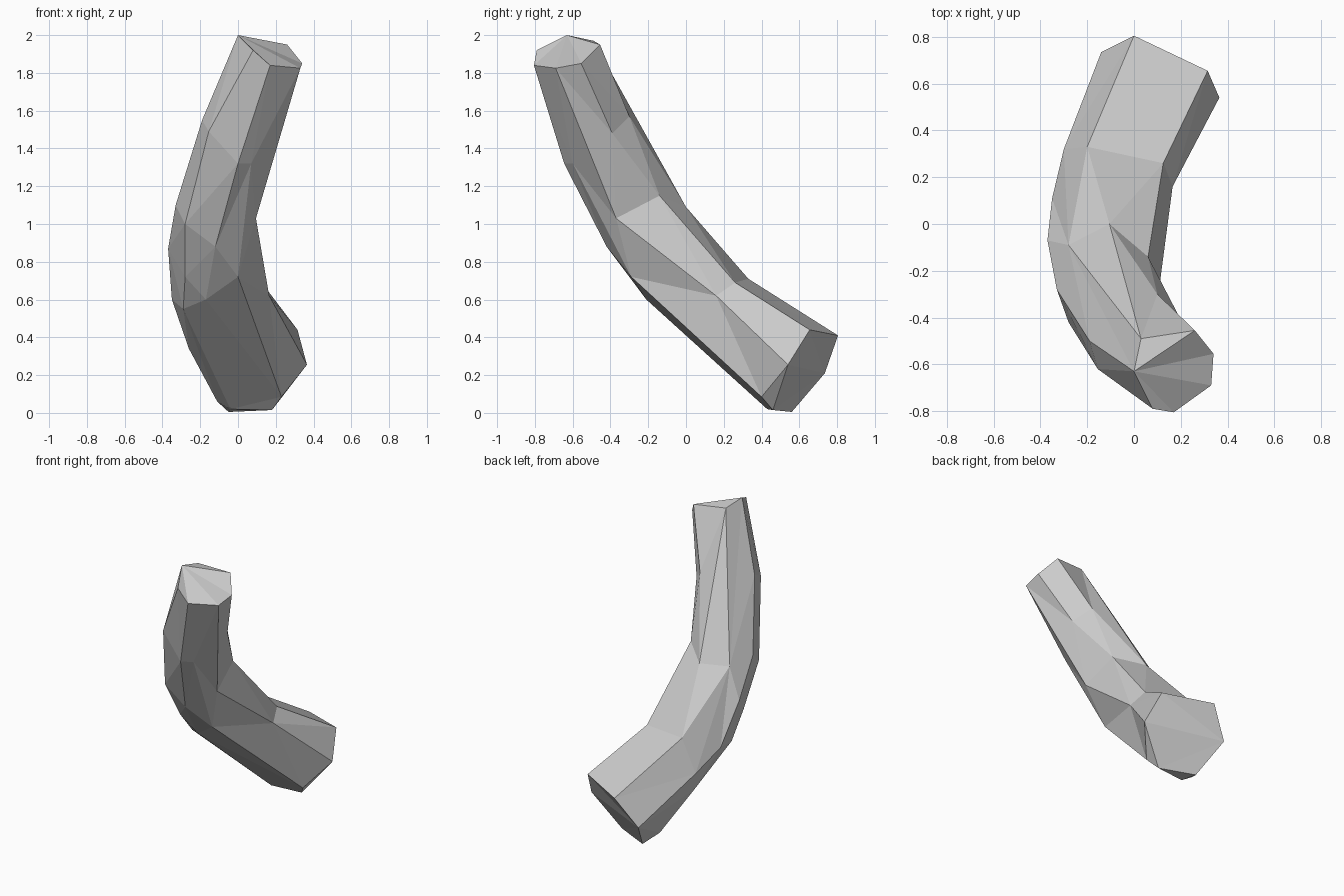
import bpy
import bmesh
from mathutils import Vector

default_cube = bpy.data.objects.get("Cube")
if default_cube:
    bpy.data.objects.remove(default_cube, do_unlink=True)


def make_material(name, color):
    material = bpy.data.materials.new(name)
    material.use_nodes = True
    material.diffuse_color = color
    material.node_tree.nodes["Principled BSDF"].inputs["Base Color"].default_value = color
    return material


def bridge_rails(bm, first, second):
    """Fill the strip between two neighbouring rails, always along the shorter diagonal."""
    i = j = 0
    while i < len(first) - 1 or j < len(second) - 1:
        advance_first = j == len(second) - 1
        if not advance_first and i < len(first) - 1:
            diagonal_a = (first[i + 1].co - second[j].co).length
            diagonal_b = (second[j + 1].co - first[i].co).length
            advance_first = diagonal_a < diagonal_b
        if advance_first:
            corners = (first[i], second[j], first[i + 1])
            i += 1
        else:
            corners = (first[i], second[j], second[j + 1])
            j += 1
        add_triangle(bm, corners)


def add_triangle(bm, corners):
    if len(set(corners)) == len(corners) and not bm.faces.get(corners):
        bm.faces.new(corners)


def cap_end(bm, ring):
    """Close an open end with a fan of flat triangles."""
    for left, right in zip(ring[1:], ring[2:]):
        add_triangle(bm, (ring[0], left, right))


# Corners of the upper end that are shared by several rails
peak = (0, -.63, 2)
front_tip = (.08, -.79, 1.92)
# Corners of the lower end
side_foot = (-.14, .735, .21)
under_foot = (-.05, .56, .005)
inner_foot = (.315, .655, .44)
# Corner where the inner rails meet in the bend
inner_bend = (.06, -.14, 1.15)
inner_low = (.125, .26, .69)

# Lengthwise edges of the bent tube, from the upper end to the lower end
outer_side = [peak, (-.19, -.5, 1.55), (-.33, -.28, 1.1), (-.37, -.07, .87),
              (-.35, .11, .6), (-.26, .28, .34), side_foot]
back_side = [peak, (-.28, -.09, 1.08), (-.3, .32, .48), side_foot]
back_ridge = [(.03, -.49, 1.97), (-.105, 0, 1.09), (-.2, .33, .71), (0, .805, .41)]
inner_back = [(.26, -.455, 1.95), (.1, -.3, 1.57), inner_bend, inner_low, inner_foot]
inner_side = [(.34, -.555, 1.85), (.19, -.39, 1.48), inner_bend, inner_low, inner_foot]
inner_ridge = [(.33, -.69, 1.825), (.095, -.37, 1.03), (.165, .16, .62), (.365, .54, .255)]
front_ridge = [(.17, -.805, 1.84), (.07, -.6, 1.32), (0, -.29, .72),
               (.23, .4, .085), (.18, .46, .015)]
front_belly = [front_tip, (0, -.645, 1.32), (-.12, -.42, .88), (-.17, -.21, .6),
               (-.04, .43, .02), under_foot]
outer_front = [front_tip, (-.155, -.62, 1.49), (-.28, -.42, 1), (-.28, -.25, .72),
               (-.29, -.1, .55), (-.11, .45, .06), under_foot]

paths = [outer_side, back_side, back_ridge, inner_back, inner_side,
         inner_ridge, front_ridge, front_belly, outer_front]

# Skin the rails into one faceted tube
bm = bmesh.new()
shared = {}


def vertex_at(point):
    if point not in shared:
        shared[point] = bm.verts.new(Vector(point))
    return shared[point]


rails = [[vertex_at(point) for point in path] for path in paths]
for index, rail in enumerate(rails):
    bridge_rails(bm, rail, rails[(index + 1) % len(rails)])
cap_end(bm, [rail[0] for rail in rails])
cap_end(bm, [rail[-1] for rail in rails])
bmesh.ops.recalc_face_normals(bm, faces=bm.faces[:])

mesh = bpy.data.meshes.new("bent_tube")
bm.to_mesh(mesh)
bm.free()
mesh.materials.append(make_material("light grey", (.6, .6, .6, 1)))
bent_tube = bpy.data.objects.new("bent_tube", mesh)
bpy.context.collection.objects.link(bent_tube)
